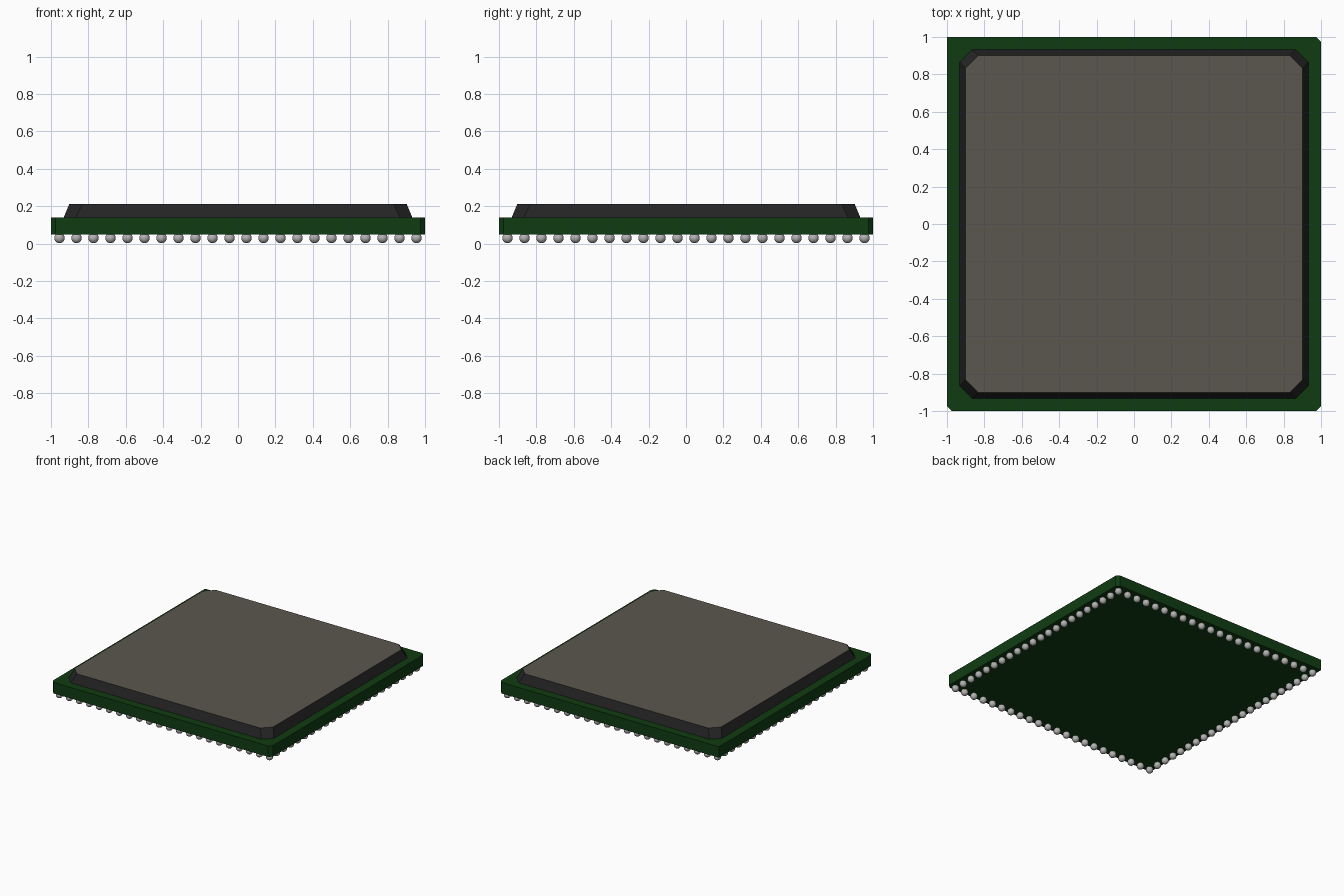
import bpy, bmesh

if "Cube" in bpy.data.objects:
    bpy.data.objects.remove(bpy.data.objects["Cube"])

def material(name, rgb):
    m = bpy.data.materials.new(name)
    m.diffuse_color = (*rgb, 1)
    m.use_nodes = True
    m.node_tree.nodes["Principled BSDF"].inputs["Base Color"].default_value = m.diffuse_color
    return m

green = material("board green", (0.005, 0.045, 0.006))
black = material("lid black", (0.018, 0.017, 0.018))
grey = material("lid top grey", (0.105, 0.095, 0.08))
silver = material("solder silver", (0.45, 0.45, 0.45))

def outline(half, cuts):
    """Square outline, corners cut by the given amounts, counter-clockwise from front left."""
    pts = []
    for (sx, sy), c in zip(((-1, -1), (1, -1), (1, 1), (-1, 1)), cuts):
        x, y = sx * half, sy * half
        a, b = (x, y - sy * c), (x - sx * c, y)
        pts += ([a, b] if sx * sy > 0 else [b, a]) if c else [(x, y)]
    return pts

def loft(name, lower, z0, upper, z1, mats):
    """Solid between two outlines with equal point counts; last material goes on top."""
    bm = bmesh.new()
    lo = [bm.verts.new((x, y, z0)) for x, y in lower]
    hi = [bm.verts.new((x, y, z1)) for x, y in upper]
    bm.faces.new(lo[::-1])
    bm.faces.new(hi).material_index = len(mats) - 1
    n = len(lo)
    for i in range(n):
        j = (i + 1) % n
        bm.faces.new((lo[i], lo[j], hi[j], hi[i]))
    me = bpy.data.meshes.new(name)
    bm.to_mesh(me)
    bm.free()
    for m in mats:
        me.materials.append(m)
    ob = bpy.data.objects.new(name, me)
    bpy.context.collection.objects.link(ob)

# Circuit board, with one square corner at back left
board = outline(1.0, (0.025, 0.025, 0.025, 0))
loft("board", board, 0.05, board, 0.14, [green])

# Tapered lid with cut corners
loft("lid", outline(0.932, (0.065,) * 4), 0.14,
     outline(0.902, (0.07,) * 4), 0.212, [black, grey])

# Ring of solder balls under the board edge
N, R = 22, 0.028
step = 2 / N
bm = bmesh.new()
for i in range(N):
    for j in range(N):
        if i in (0, N - 1) or j in (0, N - 1):
            ball = bmesh.ops.create_uvsphere(bm, u_segments=16, v_segments=10, radius=R)
            bmesh.ops.translate(bm, verts=ball["verts"],
                                vec=(-1 + step * (i + 0.5), -1 + step * (j + 0.5), R + 0.002))
for f in bm.faces:
    f.smooth = True
me = bpy.data.meshes.new("solder_balls")
bm.to_mesh(me)
bm.free()
me.materials.append(silver)
bpy.context.collection.objects.link(bpy.data.objects.new("solder_balls", me))
